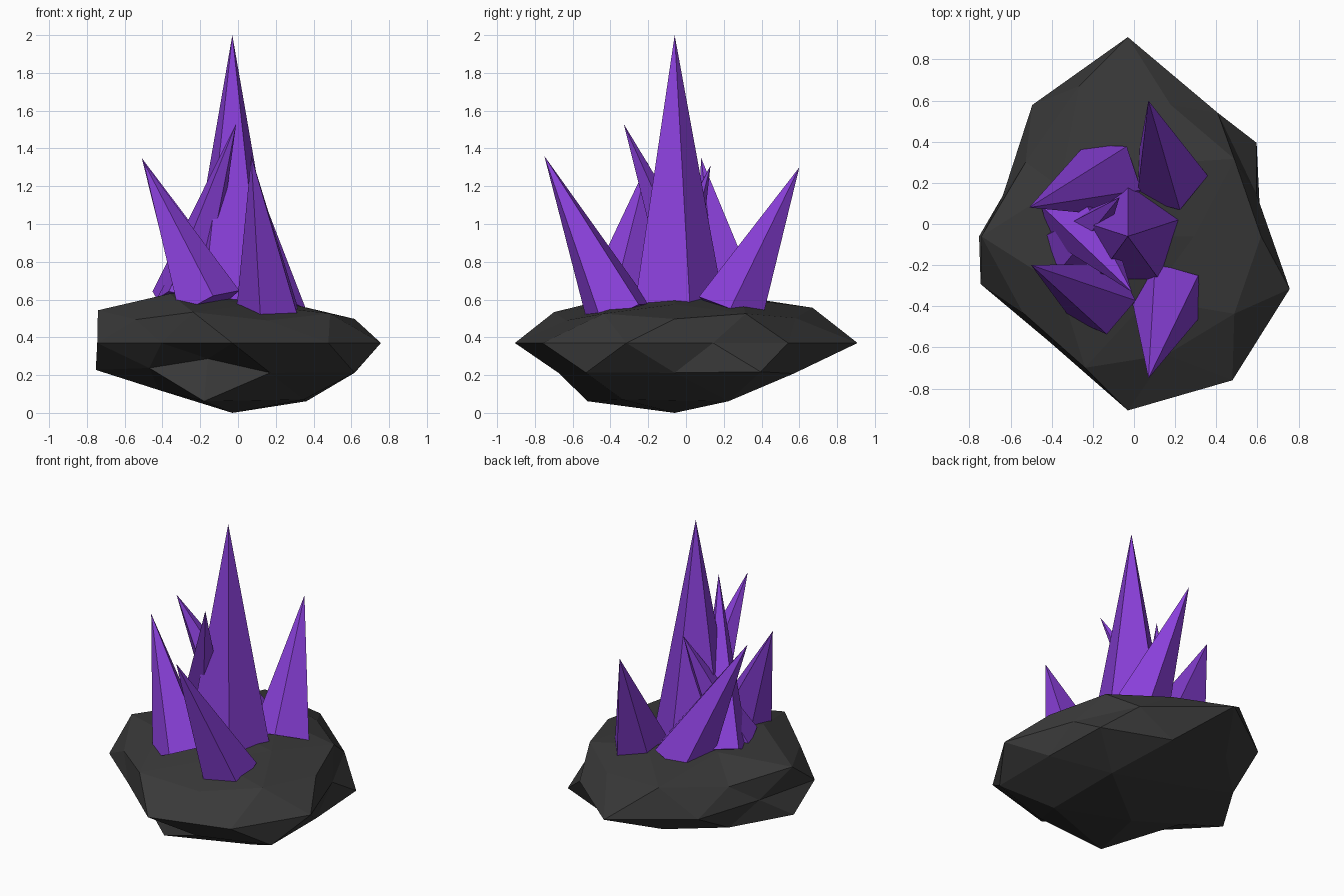
import bpy, bmesh, math
from mathutils import Vector, Matrix

old = bpy.data.objects.get("Cube")
if old:
    bpy.data.objects.remove(old, do_unlink=True)


def material(name, color):
    m = bpy.data.materials.new(name)
    m.use_nodes = True
    m.diffuse_color = (*color, 1)
    bsdf = m.node_tree.nodes["Principled BSDF"]
    bsdf.inputs["Base Color"].default_value = (*color, 1)
    bsdf.inputs["Roughness"].default_value = 0.8
    return m


def finish(bm, name, mat):
    bmesh.ops.recalc_face_normals(bm, faces=bm.faces)
    mesh = bpy.data.meshes.new(name)
    bm.to_mesh(mesh)
    bm.free()
    mesh.materials.append(mat)
    obj = bpy.data.objects.new(name, mesh)
    bpy.context.collection.objects.link(obj)
    return obj


stone = material("dark_stone", (0.04, 0.04, 0.04))
purple = material("purple_crystal", (0.25, 0.05, 0.69))

# Rock: flattened icosphere, each ring pushed in or out (top to bottom, by angle)
CENTER = Vector((-0.03, -0.06, 0.37))
RINGS = [
    [0.72],
    [0.65, 0.75, 0.83, 0.83, 0.65],
    [0.8, 0.96, 0.89, 0.84, 0.8],
    [0.77, 0.8, 0.73, 0.75, 0.72],
    [0.7, 0.79, 1.03, 0.84, 0.68, 0.8, 0.68, 0.9, 0.92, 0.88],
    [0.92, 0.8, 0.86, 0.5, 0.95],
    [0.81, 0.83, 0.77, 0.68, 0.81],
    [0.98, 0.8, 0.79, 0.98, 0.95],
    [1.0],
]


def angle(v):
    return round(math.degrees(math.atan2(v.co.y, v.co.x))) % 360


bm = bmesh.new()
bmesh.ops.create_icosphere(bm, subdivisions=2, radius=1)
levels = {}
for v in bm.verts:
    levels.setdefault(round(v.co.z, 2) + 0.0, []).append(v)
for z, factors in zip(sorted(levels, reverse=True), RINGS):
    for v, f in zip(sorted(levels[z], key=angle), factors):
        v.co = CENTER + Vector((v.co.x * 0.94, v.co.y * 0.94, v.co.z * 0.37)) * f
finish(bm, "rock_base", stone)


# Crystals: five-sided spikes from a base centre to a tip
def crystal(name, base, tip, radius, twist=0):
    base, tip = Vector(base), Vector(tip)
    axis = tip - base
    turn = Vector((0, 0, 1)).rotation_difference(axis).to_matrix().to_4x4()
    place = (Matrix.Translation((base + tip) / 2) @ turn
             @ Matrix.Rotation(math.radians(twist), 4, "Z"))
    bm = bmesh.new()
    bmesh.ops.create_cone(bm, cap_ends=True, segments=5, radius1=radius,
                          radius2=0, depth=axis.length, matrix=place)
    bmesh.ops.remove_doubles(bm, verts=bm.verts, dist=0.0001)
    finish(bm, name, purple)


crystal("center_crystal", (-0.03, -0.06, 0.55), (-0.03, -0.06, 2), 0.265)
crystal("front_crystal", (0.17, -0.35, 0.51), (0.07, -0.75, 1.36), 0.185, 20)
crystal("back_crystal", (0.17, 0.23, 0.53), (0.07, 0.6, 1.3), 0.19, -18)
crystal("side_back_crystal", (-0.13, 0.23, 0.56), (-0.51, 0.08, 1.35), 0.19, 36)
crystal("side_front_crystal", (-0.16, -0.36, 0.57), (-0.5, -0.2, 1.33), 0.185, -24)
crystal("inner_long_crystal", (-0.3, 0.05, 0.58), (-0.01, -0.33, 1.53), 0.17)
crystal("inner_short_crystal", (-0.28, -0.11, 0.58), (-0.07, 0.13, 1.31), 0.16)
